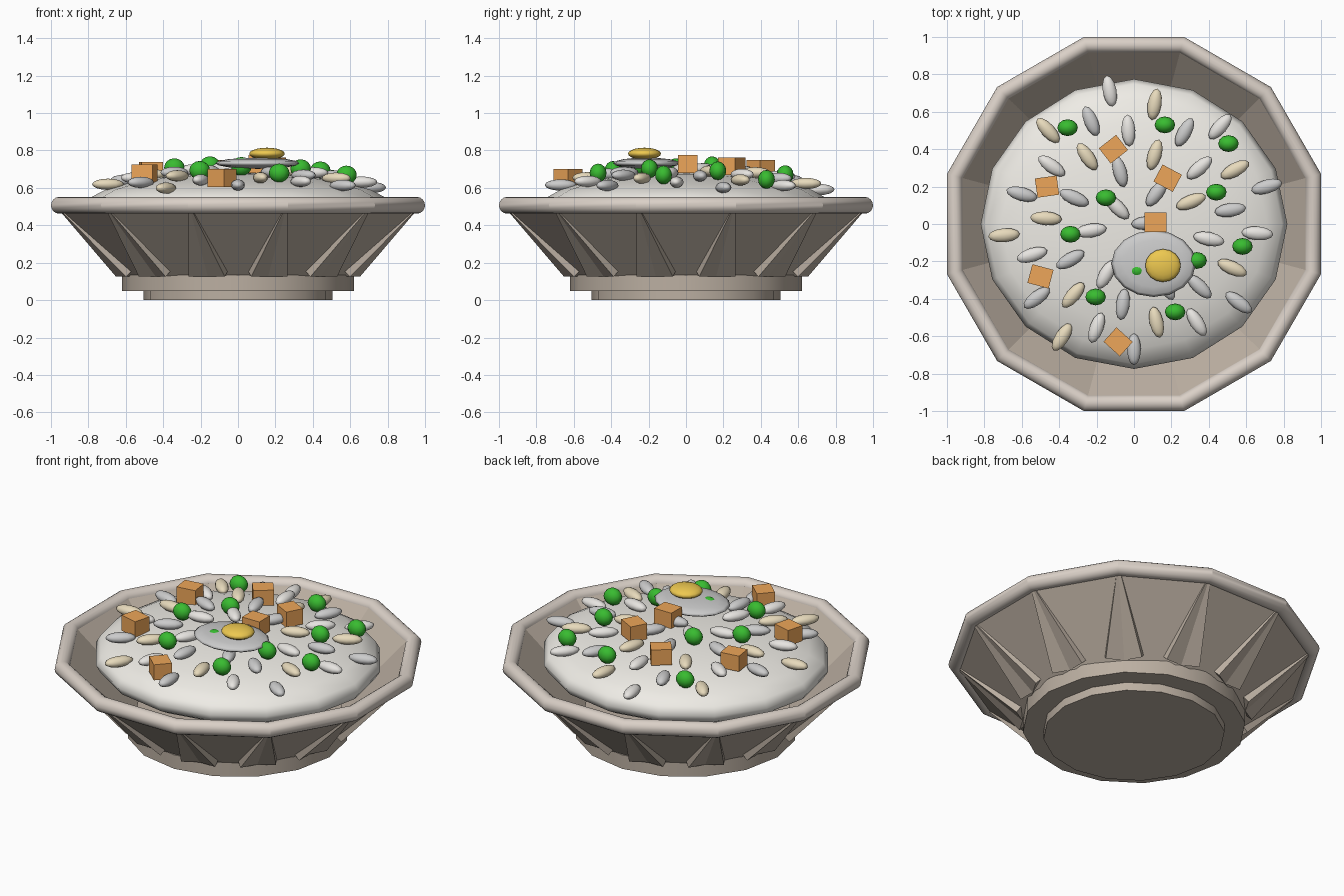
import bpy, bmesh
from math import pi, radians, sin, cos, atan2, hypot, sqrt
from mathutils import Matrix, Vector

if "Cube" in bpy.data.objects:
    bpy.data.objects.remove(bpy.data.objects["Cube"])


def material(name, r, g, b):
    m = bpy.data.materials.new(name)
    m.diffuse_color = (r, g, b, 1)
    m.use_nodes = True
    m.node_tree.nodes["Principled BSDF"].inputs["Base Color"].default_value = m.diffuse_color
    return m


STONE = material("stone", 0.50, 0.43, 0.36)
RIM = material("rim_glaze", 0.70, 0.63, 0.57)
RICE = material("rice_white", 0.86, 0.84, 0.79)
PALE = material("grain_pale", 0.80, 0.78, 0.75)
GREY = material("grain_grey", 0.62, 0.63, 0.65)
TAN = material("grain_tan", 0.80, 0.70, 0.50)
GREEN = material("pea_green", 0.04, 0.50, 0.03)
ORANGE = material("carrot_orange", 0.85, 0.38, 0.10)
WHITE = material("egg_white", 0.66, 0.67, 0.68)
YOLK = material("yolk_yellow", 0.85, 0.58, 0.08)


def add_mesh(name, bm, mat, smooth=False):
    me = bpy.data.meshes.new(name)
    bm.to_mesh(me)
    bm.free()
    for p in me.polygons:
        p.use_smooth = smooth
    me.materials.append(mat)
    return me


def place(name, me, loc=(0, 0, 0), rot=(0, 0, 0)):
    ob = bpy.data.objects.new(name, me)
    bpy.context.collection.objects.link(ob)
    ob.location, ob.rotation_euler = loc, rot
    return ob


def ellipsoid(name, radii, mat, seg=12, rings=8):
    bm = bmesh.new()
    bmesh.ops.create_uvsphere(bm, u_segments=seg, v_segments=rings, radius=1)
    bmesh.ops.scale(bm, vec=radii, verts=bm.verts)
    return add_mesh(name, bm, mat, True)


def smooth_by_angle(ob, deg):
    bpy.ops.object.select_all(action='DESELECT')
    ob.select_set(True)
    bpy.context.view_layer.objects.active = ob
    bpy.ops.object.shade_smooth_by_angle(angle=radians(deg))


# Stepped foot
for name, r, z0, z1 in (("foot", 0.505, 0, 0.05), ("base_disc", 0.62, 0.05, 0.135)):
    bm = bmesh.new()
    bmesh.ops.create_cone(bm, cap_ends=True, segments=16, radius1=r, radius2=r, depth=z1 - z0)
    ob = place(name, add_mesh(name, bm, STONE), (0, 0, (z0 + z1) / 2))
    smooth_by_angle(ob, 30)

# Bowl wall: twelve overlapping slabs leaning outward
low, high, thick = Vector((0.60, 0, 0.125)), Vector((0.97, 0, 0.50)), 0.05
run = high - low
lean = atan2(run.x, run.z)
mid = (low + high) / 2 - Vector((cos(lean), 0, -sin(lean))) * thick / 2
bm = bmesh.new()
bmesh.ops.create_cube(bm, size=1)
bmesh.ops.scale(bm, vec=(thick, 0.53, run.length), verts=bm.verts)
bmesh.ops.transform(bm, matrix=Matrix.Translation(mid) @ Matrix.Rotation(lean, 4, 'Y'), verts=bm.verts)
panel = add_mesh("wall_panel", bm, STONE)
for k in range(12):
    place(f"wall_panel_{k + 1}", panel, rot=(0, 0, k * pi / 6))

# Twelve-sided rolled rim
bpy.ops.mesh.primitive_torus_add(major_segments=12, minor_segments=16,
                                 major_radius=0.957 / cos(pi / 12), minor_radius=0.0445,
                                 location=(0, 0, 0.507), rotation=(0, 0, pi / 12))
rim = bpy.context.object
rim.name = "rim"
rim.data.materials.append(RIM)
smooth_by_angle(rim, 28)

# Rice mound
RX, RY, RZ, ZC = 0.82, 0.775, 0.18, 0.50
place("rice_mound", ellipsoid("rice_mound", (RX, RY, RZ), RICE, 16, 12), (0, 0, ZC))


def on_mound(x, y, lift):
    return x, y, ZC + RZ * sqrt(max(0, 1 - (x / RX) ** 2 - (y / RY) ** 2)) + lift


# Loose grains pointing away from the centre
grains = {
    "pale": (PALE, [(-.13, .71), (-.03, .50), (.46, .52), (.35, .30), (-.44, .31), (-.09, .09),
                    (-.23, -.035), (.40, -.08), (.66, -.05), (-.545, -.165), (-.15, -.27),
                    (-.2, -.555), (.335, -.525)]),
    "grey": (GREY, [(-.23, .55), (.27, .49), (-.075, .28), (.71, .20), (-.60, .16), (-.32, .14),
                    (.12, .165), (.515, .075), (.07, .005), (-.34, -.19), (-.52, -.395),
                    (-.06, -.43), (.35, -.335), (.56, -.42), (0, -.67), (.17, -.33)]),
    "tan": (TAN, [(.11, .64), (-.46, .50), (.11, .37), (-.25, .36), (.54, .29), (.305, .12),
                  (-.47, .03), (-.695, -.06), (.525, -.235), (-.325, -.38), (.12, -.525),
                  (-.385, -.605)]),
}
for kind, (mat, spots) in grains.items():
    me = ellipsoid(f"grain_{kind}", (0.085, 0.037, 0.03), mat)
    for i, (x, y) in enumerate(spots):
        place(f"grain_{kind}_{i + 1}", me, on_mound(x, y, 0.025), (0, 0, atan2(y, x)))

# Peas
pea = ellipsoid("pea", (0.055, 0.045, 0.05), GREEN)
for i, (x, y) in enumerate([(-.355, .515), (.165, .53), (.505, .43), (-.15, .14), (.44, .17),
                            (-.34, -.055), (.58, -.12), (.335, -.195), (-.205, -.39),
                            (.22, -.47), (.018, -.25)]):
    place(f"pea_{i + 1}", pea, on_mound(x, y, 0.045))

# Carrot cubes
bm = bmesh.new()
bmesh.ops.create_cube(bm, size=1)
bmesh.ops.scale(bm, vec=(0.117, 0.103, 0.095), verts=bm.verts)
carrot = add_mesh("carrot_cube", bm, ORANGE)
for i, (x, y, a) in enumerate([(-.11, .40, 38), (.18, .245, -28), (-.465, .20, 8),
                               (.115, .01, 0), (-.5, -.28, -15), (-.085, -.63, -42)]):
    place(f"carrot_cube_{i + 1}", carrot, on_mound(x, y, 0.05), (0, 0, radians(a)))

# Fried egg
place("egg_white", ellipsoid("egg_white", (0.226, 0.178, 0.03), WHITE, 16, 8), (0.105, -0.212, 0.732))
place("egg_yolk", ellipsoid("egg_yolk", (0.095, 0.088, 0.032), YOLK, 16, 10), (0.155, -0.222, 0.783))
